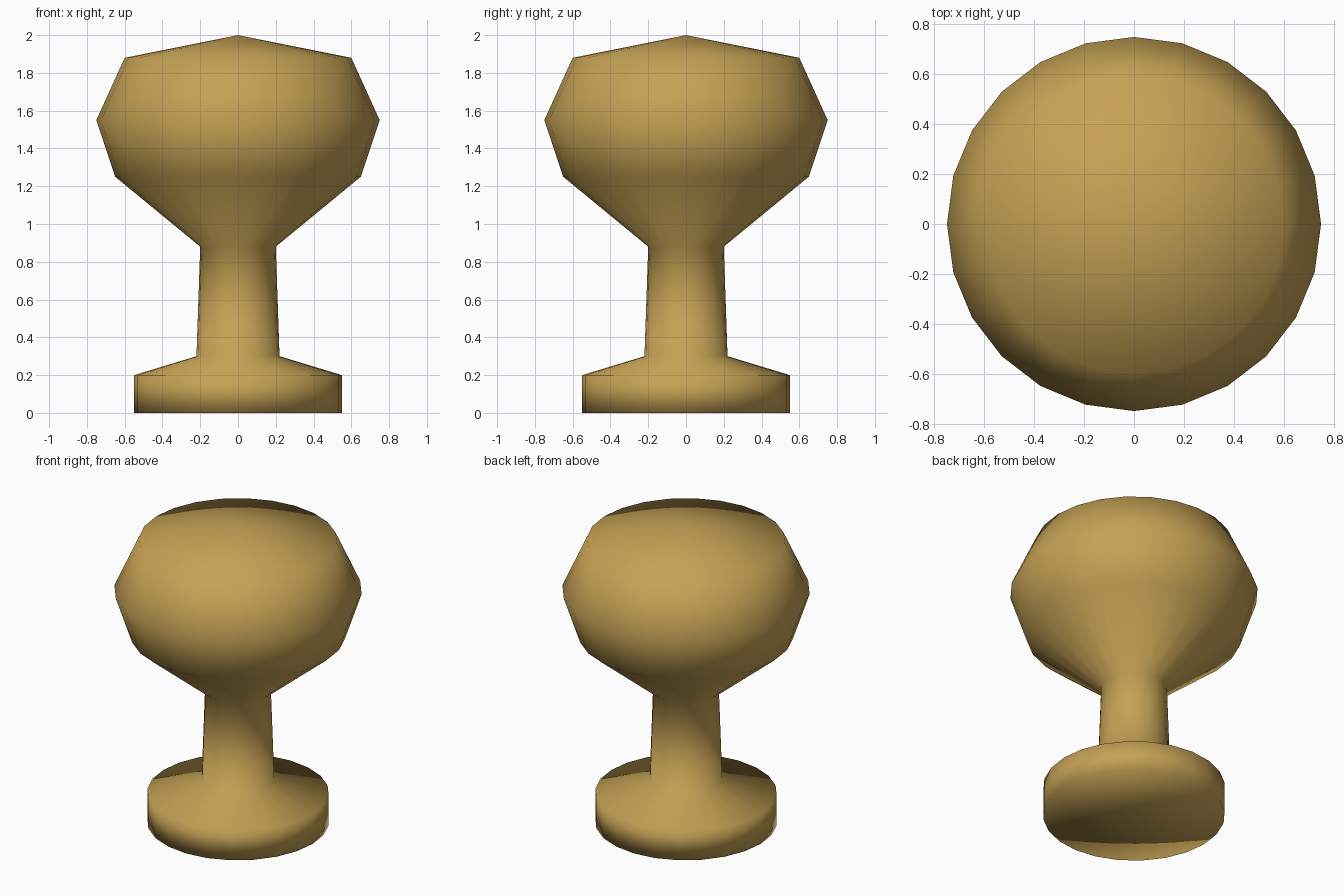
import bpy, bmesh, math

if "Cube" in bpy.data.objects:
    bpy.data.objects.remove(bpy.data.objects["Cube"])

SIDES = 24
# Profile (radius, height): base disc, stem, bulbous head
PROFILE = [(0.55, 0.0), (0.55, 0.2), (0.22, 0.3), (0.2, 0.88),
           (0.65, 1.25), (0.75, 1.55), (0.6, 1.88)]
TOP = 2.0

bm = bmesh.new()

# Rings of the turned body
rings = []
for r, z in PROFILE:
    rings.append([bm.verts.new((r * math.cos(2 * math.pi * i / SIDES),
                                r * math.sin(2 * math.pi * i / SIDES), z))
                  for i in range(SIDES)])
bottom = bm.verts.new((0, 0, 0))
tip = bm.verts.new((0, 0, TOP))

# Side walls, underside and shallow cone on top
for i in range(SIDES):
    j = (i + 1) % SIDES
    for a, b in zip(rings, rings[1:]):
        bm.faces.new((a[i], a[j], b[j], b[i]))
    bm.faces.new((bottom, rings[0][j], rings[0][i]))
    bm.faces.new((tip, rings[-1][i], rings[-1][j]))

# The whole knob is smooth shaded
for f in bm.faces:
    f.smooth = True
bmesh.ops.recalc_face_normals(bm, faces=bm.faces)

mesh = bpy.data.meshes.new("turned_knob")
bm.to_mesh(mesh)
bm.free()
knob = bpy.data.objects.new("turned_knob", mesh)
bpy.context.collection.objects.link(knob)

# Brass colour
brass = bpy.data.materials.new("brass")
brass.diffuse_color = (0.56, 0.36, 0.09, 1)
brass.use_nodes = True
brass.node_tree.nodes["Principled BSDF"].inputs["Base Color"].default_value = brass.diffuse_color
mesh.materials.append(brass)
